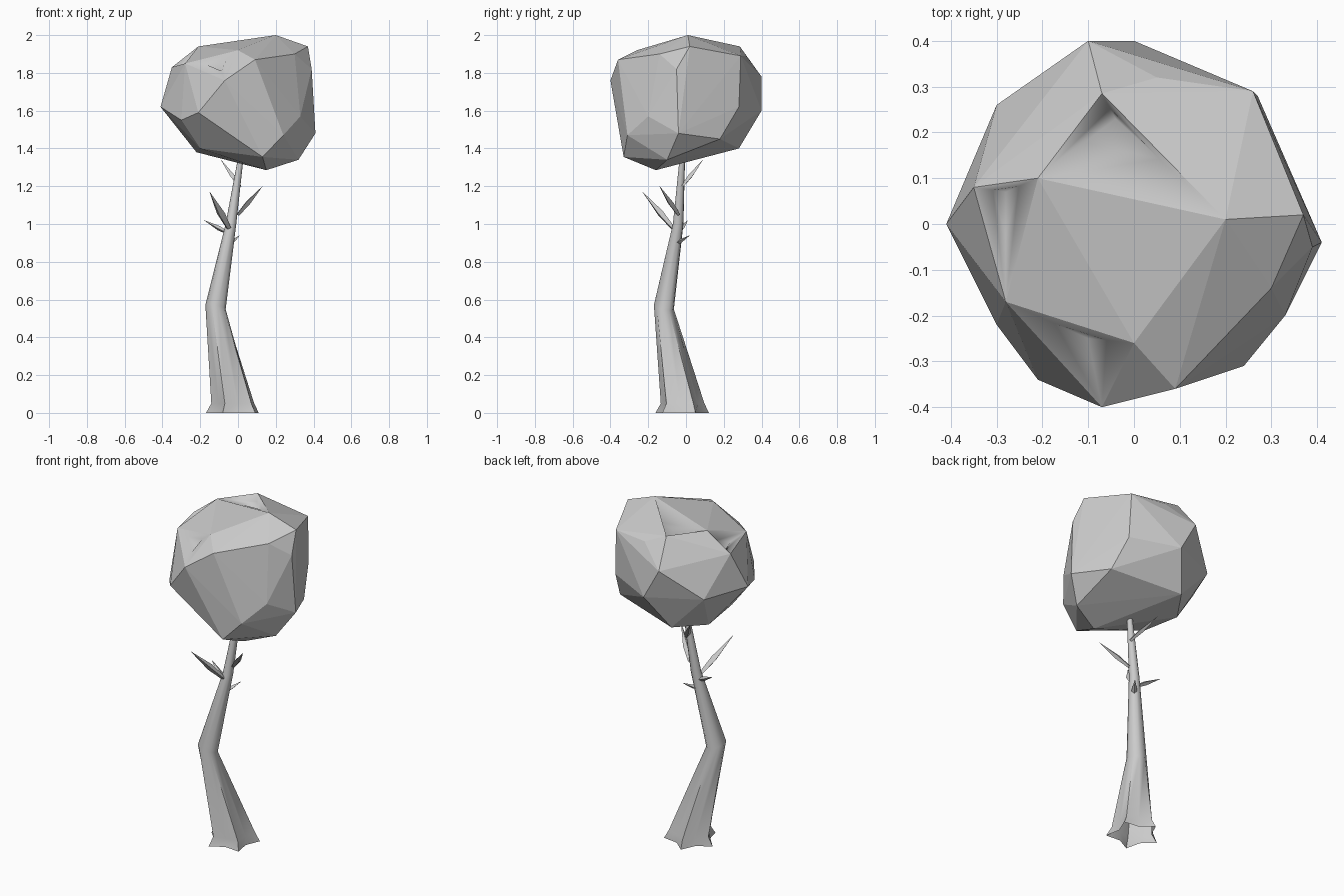
import bpy, bmesh, math
from mathutils import Vector

cube = bpy.data.objects.get("Cube")
if cube:
    bpy.data.objects.remove(cube, do_unlink=True)

grey = bpy.data.materials.new("plain_grey")
grey.use_nodes = True
colour = (0.6, 0.6, 0.6, 1)
grey.diffuse_color = colour
grey.node_tree.nodes["Principled BSDF"].inputs["Base Color"].default_value = colour


def finish(name, bm):
    bmesh.ops.recalc_face_normals(bm, faces=bm.faces)
    mesh = bpy.data.meshes.new(name)
    bm.to_mesh(mesh)
    bm.free()
    obj = bpy.data.objects.new(name, mesh)
    bpy.context.collection.objects.link(obj)
    mesh.materials.append(grey)
    return obj


def loft(name, rings, angle):
    """Skin a list of point rings, cap the far end, smooth up to an angle."""
    bm = bmesh.new()
    loops = [[bm.verts.new(p) for p in ring] for ring in rings]
    n = len(loops[0])
    for low, high in zip(loops, loops[1:]):
        for i in range(n):
            j = (i + 1) % n
            bm.faces.new((low[i], low[j], high[j], high[i]))
    bm.faces.new(loops[-1])
    obj = finish(name, bm)
    bpy.ops.object.select_all(action='DESELECT')
    obj.select_set(True)
    bpy.context.view_layer.objects.active = obj
    bpy.ops.object.shade_smooth_by_angle(angle=math.radians(angle))


# Trunk: five-pointed root flare, leaning up to a bend and back again
def star(x, y, z, tip, valley, tilt=0):
    ring = []
    for i in range(10):
        a = math.radians(30 + 36 * i)
        r = valley if i % 2 else tip
        dx, dy = r * math.cos(a), r * math.sin(a)
        ring.append((x + dx, y + dy, z - tilt * (dx + dy)))
    return ring


loft("trunk", [
    star(-0.02, -0.025, 0, 0.15, 0.095),
    star(-0.02, -0.022, 0.05, 0.122, 0.094),
    star(-0.118, -0.118, 0.56, 0.055, 0.053, 0.25),
    star(-0.037, -0.042, 1.0, 0.029, 0.028),
    star(0.025, -0.015, 1.42, 0.012, 0.012),
], 60)


# Twigs: flat-sided spikes that swell in the middle
def twig(name, base, tip, width):
    base, tip = Vector(base), Vector(tip)
    turn = (tip - base).to_track_quat('Z', 'Y')
    rings = []
    for t, r in ((0, 0.6), (0.4, 1), (1, 0.03)):
        centre = base.lerp(tip, t)
        rings.append([centre + turn @ Vector((r * width * math.cos(a), 0.7 * r * width * math.sin(a), 0))
                      for a in (math.pi / 2 * k for k in range(4))])
    loft(name, rings, 30)


twig("large_twig", (-0.05, -0.07, 0.98), (-0.15, -0.23, 1.17), 0.026)
twig("left_twig", (0.0, -0.04, 1.05), (0.13, -0.14, 1.2), 0.02)
twig("upper_twig", (0.01, -0.02, 1.2), (-0.09, 0.09, 1.34), 0.018)
twig("right_twig", (-0.05, -0.05, 0.95), (-0.18, 0.01, 1.02), 0.018)
twig("short_twig", (-0.05, -0.06, 0.89), (0.01, 0.02, 0.94), 0.015)

# Crown: faceted boulder shape wrapped round its corner points
corners = [
    (0.2, 0.01, 2), (-0.21, 0.1, 1.94), (0, -0.26, 1.92), (0.37, 0.02, 1.94),
    (0.3, -0.14, 1.9), (0.09, -0.36, 1.87), (-0.07, -0.4, 1.76), (-0.28, -0.17, 1.85),
    (-0.41, 0, 1.62), (-0.3, 0.26, 1.61), (-0.1, 0.4, 1.78), (0, 0.4, 1.6),
    (0.26, 0.29, 1.89), (0.27, 0.28, 1.62), (0.39, -0.05, 1.82), (0.41, -0.04, 1.48),
    (0.31, 0.18, 1.45), (0.24, -0.31, 1.47), (0.13, -0.33, 1.355), (-0.21, -0.34, 1.59),
    (-0.2, -0.15, 1.4), (-0.1, 0.28, 1.4), (0.32, -0.1, 1.34), (-0.22, 0.1, 1.38),
    (0.15, -0.16, 1.285), (-0.3, -0.22, 1.55), (0.33, -0.2, 1.57), (-0.35, 0.08, 1.83),
    (-0.07, 0.285, 1.94), (0.05, 0.32, 1.89),
]
bm = bmesh.new()
for p in corners:
    bm.verts.new(p)
bmesh.ops.convex_hull(bm, input=bm.verts)

# Hollows: pull groups of neighbouring faces in to a deeper, smooth point
for mouth, floor, size in (
    ((-0.03, 0.13, 1.96), (-0.04, 0.23, 1.85), 0.12),
    ((-0.12, -0.25, 1.86), (-0.1, -0.25, 1.81), 0.08),
    ((-0.32, 0.09, 1.83), (-0.28, 0.07, 1.81), 0.07),
):
    mouth, floor = Vector(mouth), Vector(floor)
    face = min(bm.faces, key=lambda f: (f.calc_center_median() - mouth).length)
    group = {face} | {f for edge in face.edges for f in edge.link_faces
                      if (f.calc_center_median() - mouth).length < size}
    rim = [e for f in group for e in f.edges if sum(g in group for g in e.link_faces) == 1]
    pairs = [tuple(e.verts) for e in rim]
    bmesh.ops.delete(bm, geom=list(group), context='FACES')
    centre = bm.verts.new(floor)
    lip = {v: bm.verts.new(v.co.lerp(floor, 0.6) + Vector((0, 0, 0.02)))
           for v in {v for pair in pairs for v in pair}}
    for a, b in pairs:
        bm.faces.new((a, b, lip[b], lip[a])).smooth = True
        bm.faces.new((lip[a], lip[b], centre)).smooth = True
bmesh.ops.delete(bm, geom=[v for v in bm.verts if not v.link_faces], context='VERTS')
finish("crown", bm)
